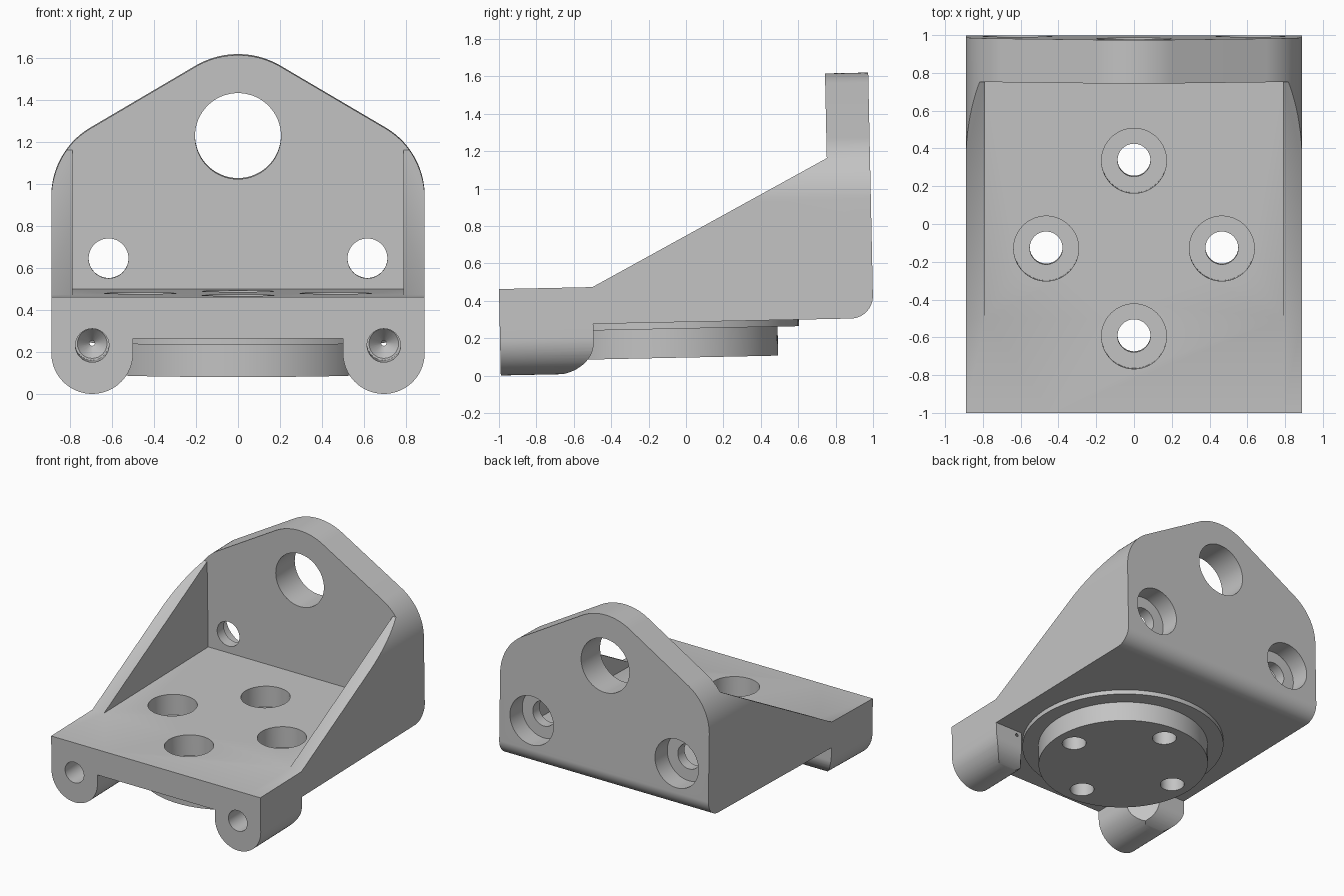
import bpy
import bmesh
from math import sin, cos, pi, radians
from mathutils import Vector

cube = bpy.data.objects.get("Cube")
if cube:
    bpy.data.objects.remove(cube, do_unlink=True)


def arc(cu, cv, ru, rv, start, end, n=24):
    """Points of an elliptical arc, angles in degrees."""
    angles = [radians(start + (end - start) * i / n) for i in range(n + 1)]
    return [(cu + ru * cos(a), cv + rv * sin(a)) for a in angles]


def circle(cu, cv, r, n=64):
    return arc(cu, cv, r, r, 0, 360, n)[:-1]


def rect(u0, u1, v0, v1):
    return [(u0, v0), (u1, v0), (u1, v1), (u0, v1)]


def prism(name, outline, axis, start, end, taper=1.0):
    """Extrude a flat outline along an axis, optionally tapering its end."""
    place = {"x": lambda u, v: Vector((start, u, v)),
             "y": lambda u, v: Vector((u, start, v)),
             "z": lambda u, v: Vector((u, v, start))}[axis]
    step = Vector([(end - start) * (axis == a) for a in "xyz"])
    bm = bmesh.new()
    face = bm.faces.new([bm.verts.new(place(u, v)) for u, v in outline])
    middle = face.calc_center_median() + step
    result = bmesh.ops.extrude_face_region(bm, geom=[face])
    for v in result["geom"]:
        if isinstance(v, bmesh.types.BMVert):
            v.co = middle + (v.co + step - middle) * taper
    bmesh.ops.recalc_face_normals(bm, faces=bm.faces)
    mesh = bpy.data.meshes.new(name)
    bm.to_mesh(mesh)
    bm.free()
    obj = bpy.data.objects.new(name, mesh)
    bpy.context.collection.objects.link(obj)
    return obj


def combine(target, other, operation):
    """Apply a boolean and discard the second object."""
    mod = target.modifiers.new("boolean", "BOOLEAN")
    mod.operation = operation
    mod.solver = "EXACT"
    mod.object = other
    bpy.context.view_layer.objects.active = target
    bpy.ops.object.modifier_apply(modifier=mod.name)
    bpy.data.objects.remove(other, do_unlink=True)


def cut(target, *args, **kw):
    combine(target, prism("cutter", *args, **kw), "DIFFERENCE")


half_width = 0.89
front, back = -0.99, 1.008
wall_front = 0.777
floor_bottom, floor_top = 0.29, 0.487
boss_y = -0.12

# Body: side outline with sloping gussets and a rounded rear bottom edge
side = [(front, floor_bottom)]
side += arc(0.888, 0.41, 0.12, 0.12, -90, 0)
side += [(back, 1.7), (wall_front, 1.7), (wall_front, 1.15),
         (-0.49, floor_top), (front, floor_top)]
bracket = prism("bracket", side, "x", -half_width, half_width)

# Back plate crown: rounded shoulders and peak
crown = [(half_width, 0.1)]
crown += arc(0.51, 0.926, 0.38, 0.38, 0, 60)
crown += arc(0, 1.203, 0.4, 0.4, 60, 120)
crown += arc(-0.51, 0.926, 0.38, 0.38, 120, 180)
crown += [(-half_width, 0.1)]
combine(bracket, prism("crown", crown, "y", -1.5, 1.5), "INTERSECT")

# Open space between the gussets
cut(bracket, rect(-0.79, 0.79, floor_top, 2), "y", -1.5, wall_front)

# Front hinge lugs with rounded rear ends and drilled pin holes
lug_r = 0.195
for s in (-1, 1):
    cx = s * (half_width - lug_r)
    u_shape = arc(cx, 0.22, lug_r, lug_r, 180, 360, 32)
    u_shape += [(cx + lug_r, 0.4), (cx - lug_r, 0.4)]
    lug = prism("lug", u_shape, "y", front, -0.4)
    lug_side = [(-1.2, 0.02)] + arc(-0.71, 0.19, 0.22, 0.17, -90, 0)
    lug_side += [(-0.49, 0.6), (-1.2, 0.6)]
    combine(lug, prism("lug_side", lug_side, "x", -1, 1), "INTERSECT")
    cut(lug, circle(0, boss_y, 0.75), "z", -0.1, floor_bottom + 0.02)
    combine(bracket, lug, "UNION")
    cut(bracket, circle(cx, 0.256, 0.08, 32), "y", -1.2, -0.56)
    cut(bracket, circle(cx, 0.256, 0.079, 32), "y", -0.57, -0.48, taper=0.05)

# Round mounting boss with its stepped flange
for radius, bottom in ((0.73, 0.255), (0.615, 0.10)):
    disc = prism("disc", circle(0, boss_y, radius, 96), "z", bottom, 0.36)
    combine(bracket, disc, "UNION")

# Counterbored bolt holes through floor and boss
for k in range(4):
    x = 0.465 * cos(k * pi / 2)
    y = boss_y + 0.465 * sin(k * pi / 2)
    cut(bracket, circle(x, y, 0.172), "z", floor_top - 0.16, 1)
    cut(bracket, circle(x, y, 0.087, 48), "z", -0.5, 1)

# Back plate: large bore and two bolt holes counterbored from behind
cut(bracket, circle(0, 1.217, 0.205), "y", 0.5, 1.5)
for s in (-1, 1):
    cut(bracket, circle(s * 0.617, 0.634, 0.095, 48), "y", 0.5, 1.5)
    cut(bracket, circle(s * 0.617, 0.634, 0.185), "y", back - 0.15, 1.5)

# Slight tilt of the whole casting
bracket.rotation_euler.x = 0.021
bracket.location.z = -0.003

# Plain grey finish
grey = bpy.data.materials.new("plain_grey")
grey.use_nodes = True
colour = (0.55, 0.55, 0.55, 1)
grey.diffuse_color = colour
grey.node_tree.nodes["Principled BSDF"].inputs["Base Color"].default_value = colour
bracket.data.materials.clear()
bracket.data.materials.append(grey)
for poly in bracket.data.polygons:
    poly.material_index = 0

bpy.ops.object.select_all(action="DESELECT")
bracket.select_set(True)
bpy.context.view_layer.objects.active = bracket
bpy.ops.object.shade_smooth_by_angle(angle=radians(30))
